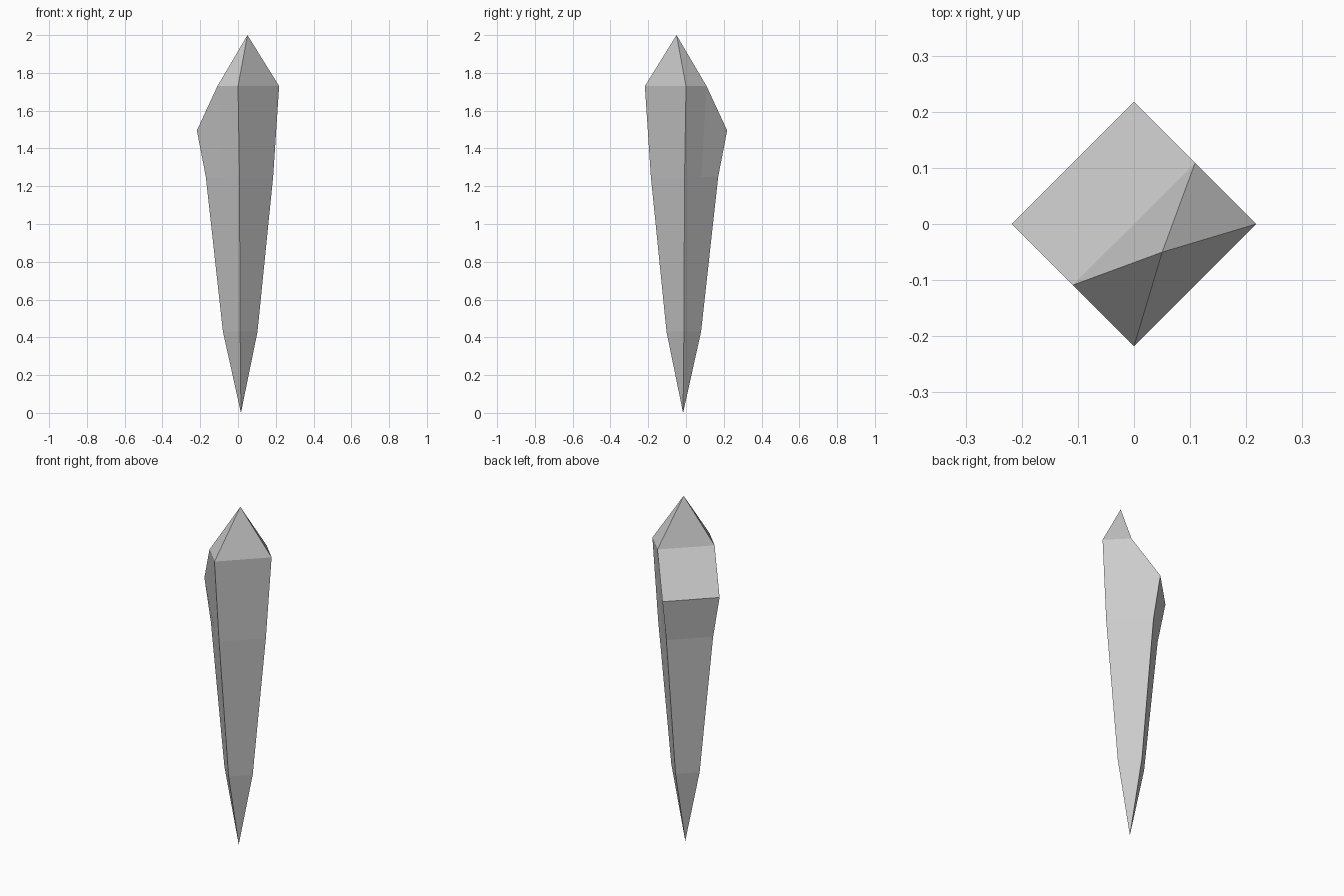
import bpy, bmesh
from mathutils import Matrix
from math import radians

if "Cube" in bpy.data.objects:
    bpy.data.objects.remove(bpy.data.objects["Cube"])

# Sections in a frame turned 45 degrees: half width v, then (u, z) for back, middle and front edges
sections = [
    (0.065, [(-0.048, 0.43), (0.0165, 0.43), (0.081, 0.43)]),
    (0.126, [(-0.115, 1.25), (0.011, 1.25), (0.137, 1.25)]),
    (0.154, [(-0.154, 1.495), (0.0, 1.73), (0.154, 1.73)]),
]

bm = bmesh.new()
rings = []
for v, edges in sections:
    right = [bm.verts.new((u, v, z)) for u, z in edges]
    left = [bm.verts.new((u, -v, z)) for u, z in reversed(edges)]
    rings.append(right + left)

# Shaft between sections
for low, high in zip(rings, rings[1:]):
    for i in range(6):
        j = (i + 1) % 6
        bm.faces.new((low[i], low[j], high[j], high[i]))

# Lower point
foot = bm.verts.new((0.022, 0, 0))
for i in range(6):
    bm.faces.new((rings[0][(i + 1) % 6], rings[0][i], foot))

# Slanted back shoulder and pyramid tip
b1, m1, f1, f2, m2, b2 = rings[-1]
bm.faces.new((b1, m1, m2, b2))
tip = bm.verts.new((0.071, 0, 2))
for a, b in ((m1, f1), (f1, f2), (f2, m2), (m2, m1)):
    bm.faces.new((a, b, tip))

bmesh.ops.transform(bm, matrix=Matrix.Rotation(radians(-45), 4, 'Z'), verts=bm.verts)
bmesh.ops.recalc_face_normals(bm, faces=bm.faces)
mesh = bpy.data.meshes.new("crystal_shard")
bm.to_mesh(mesh)
bm.free()
bpy.context.collection.objects.link(bpy.data.objects.new("crystal_shard", mesh))
